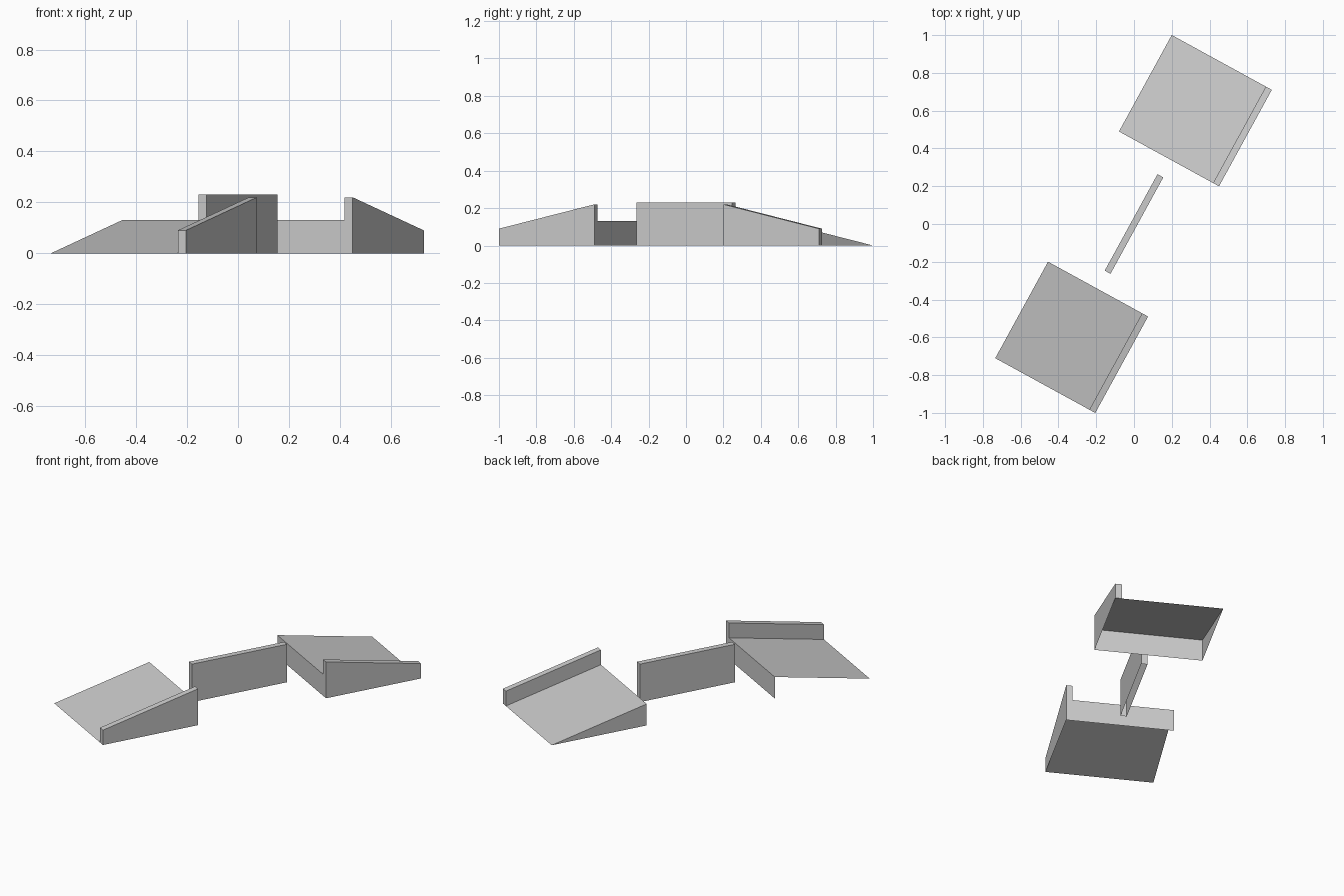
import bpy, bmesh, math
from mathutils import Matrix, Vector

cube = bpy.data.objects.get("Cube")
if cube:
    bpy.data.objects.remove(cube, do_unlink=True)

TURN = math.radians(-28.7)
HALF_LEN, HALF_WID = 0.291, 0.302
RAMP_H, RAIL_H, RAIL_W = 0.13, 0.09, 0.036
WALL_H, WALL_T = 0.23, 0.0175

grey = bpy.data.materials.new("plain_grey")
grey.use_nodes = True
colour = (0.6, 0.6, 0.6, 1)
grey.diffuse_color = colour
grey.node_tree.nodes["Principled BSDF"].inputs["Base Color"].default_value = colour


def shell(name, profile, x0, x1, centre, is_open):
    """Extrude a (y, z) profile from x0 to x1, remove the open faces, then place it."""
    bm = bmesh.new()
    face = bm.faces.new([bm.verts.new((x0, y, z)) for y, z in profile])
    new = bmesh.ops.extrude_face_region(bm, geom=[face])["geom"]
    moved = [v for v in new if isinstance(v, bmesh.types.BMVert)]
    bmesh.ops.translate(bm, verts=moved, vec=(x1 - x0, 0, 0))
    bmesh.ops.recalc_face_normals(bm, faces=bm.faces[:])
    bm.normal_update()
    gone = [f for f in bm.faces if is_open(f.normal)]
    bmesh.ops.delete(bm, geom=gone, context="FACES")
    bm.transform(Matrix.Translation(Vector(centre)) @ Matrix.Rotation(TURN, 4, "Z"))
    mesh = bpy.data.meshes.new(name)
    bm.to_mesh(mesh)
    bm.free()
    mesh.materials.append(grey)
    obj = bpy.data.objects.new(name, mesh)
    bpy.context.collection.objects.link(obj)


def ramp(name, centre, low, open_side):
    """Hollow wedge with a raised kerb; low is the sign of the end that meets the ground."""
    a, b = low * HALF_LEN, -low * HALF_LEN
    # wedge, open underneath
    shell(name + "_ramp", [(a, 0), (b, 0), (b, RAMP_H)], -HALF_WID, HALF_WID, centre,
          lambda n: n.z < -0.5 or (open_side and n.x < -0.5))
    # kerb standing on the slope
    shell(name + "_kerb", [(a, 0), (b, RAMP_H), (b, RAMP_H + RAIL_H), (a, RAIL_H)],
          HALF_WID - RAIL_W, HALF_WID, centre, lambda n: n.z < -0.5)


ramp("back", (0.325, 0.6, 0), 1, False)
ramp("front", (-0.33, -0.6, 0), -1, True)

# Free-standing wall between the ramps, open underneath
shell("middle_wall", [(-HALF_LEN, 0), (HALF_LEN, 0), (HALF_LEN, WALL_H), (-HALF_LEN, WALL_H)],
      -WALL_T, WALL_T, (0, 0, 0), lambda n: n.z < -0.5)
